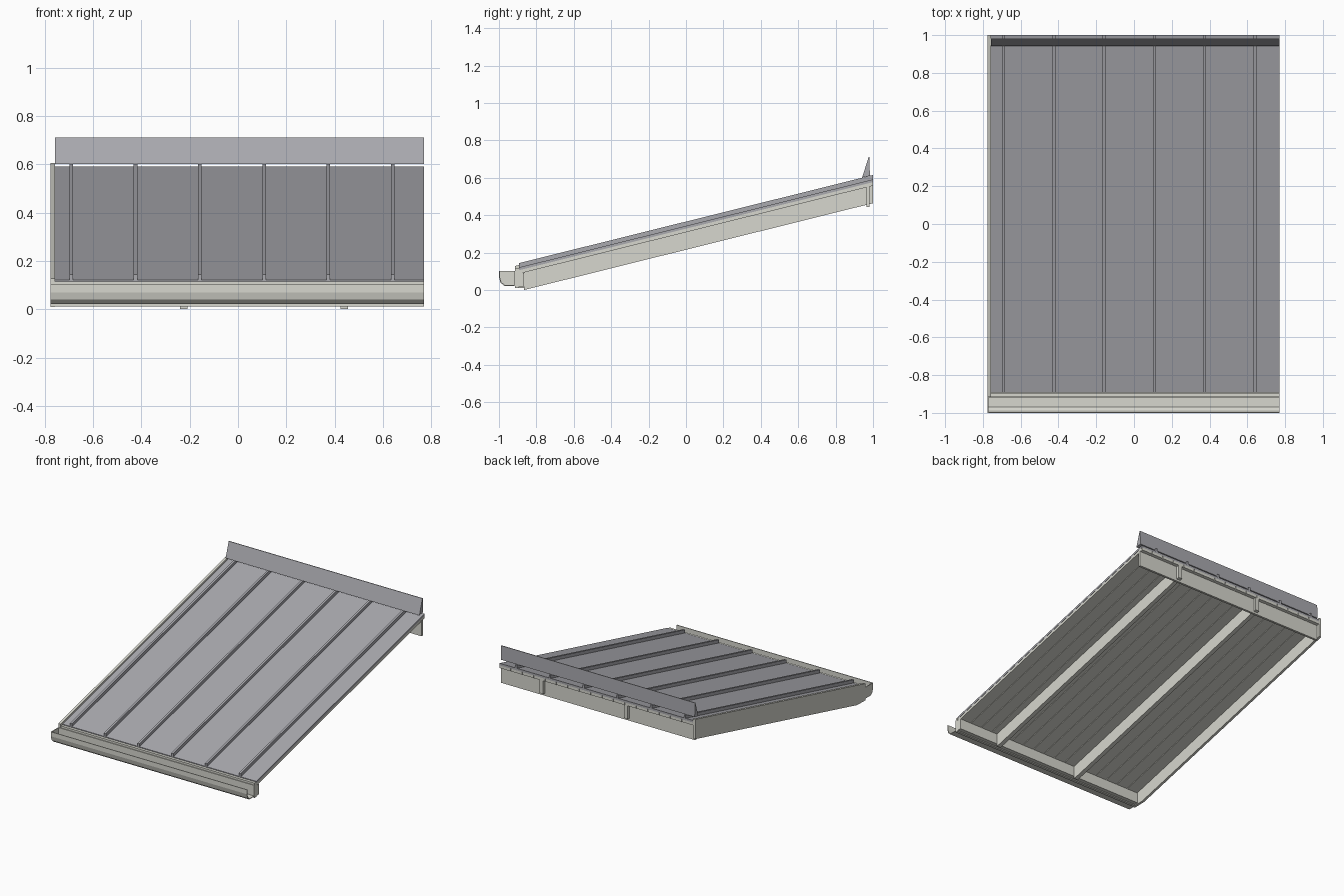
import bpy, bmesh

if "Cube" in bpy.data.objects:
    bpy.data.objects.remove(bpy.data.objects["Cube"])

SLOPE = 0.2487            # rise of the roof per unit of y
X0, X1 = -0.757, 0.77     # roof width without the barge board


def material(name, rgb):
    m = bpy.data.materials.new(name)
    m.diffuse_color = (*rgb, 1)
    m.use_nodes = True
    m.node_tree.nodes["Principled BSDF"].inputs["Base Color"].default_value = m.diffuse_color
    return m


PALE = material("pale_paint", (0.68, 0.68, 0.62))
GREY = material("grey_metal", (0.40, 0.40, 0.43))


def extrude_x(name, profiles, spans, mat):
    """Extrude closed (y, z) profiles along x over each span, into one object."""
    bm = bmesh.new()
    for prof in profiles:
        for a, b in spans:
            va = [bm.verts.new((a, y, z)) for y, z in prof]
            vb = [bm.verts.new((b, y, z)) for y, z in prof]
            n = len(prof)
            bm.faces.new(va)
            bm.faces.new(vb[::-1])
            for i in range(n):
                j = (i + 1) % n
                bm.faces.new((va[i], vb[i], vb[j], va[j]))
    bmesh.ops.recalc_face_normals(bm, faces=bm.faces)
    me = bpy.data.meshes.new(name)
    bm.to_mesh(me)
    bm.free()
    me.materials.append(mat)
    ob = bpy.data.objects.new(name, me)
    bpy.context.collection.objects.link(ob)
    return ob


def sloped(y0, y1, low, high):
    """Sloping band; low and high are its heights at y = 0."""
    return [(y0, low + SLOPE * y0), (y1, low + SLOPE * y1),
            (y1, high + SLOPE * y1), (y0, high + SLOPE * y0)]


def rect(y0, y1, z0, z1):
    return [(y0, z0), (y1, z0), (y1, z1), (y0, z1)]


def around(centres, width):
    return [(c - width / 2, c + width / 2) for c in centres]


# Rafters
extrude_x("rafters", [sloped(-0.865, 1.0, 0.2155, 0.309)],
          around((-0.225, 0.44), 0.03), PALE)

# Ceiling boards with narrow gaps
count = 17
step = (X1 - X0) / count
extrude_x("ceiling_boards", [sloped(-0.893, 1.0, 0.309, 0.328)],
          around([X0 + step * (i + 0.5) for i in range(count)], step - 0.004), PALE)

# Roof sheet and standing seams
extrude_x("roof_sheet", [sloped(-0.893, 1.0, 0.328, 0.343)], [(X0, X1)], GREY)
extrude_x("roof_seams", [sloped(-0.893, 1.0, 0.342, 0.366)],
          around([-0.69 + 0.266 * i for i in range(6)], 0.015), GREY)

# Wedge flashing resting on the seams at the top edge
extrude_x("top_flashing", [[(0.942, 0.602), (0.983, 0.61), (0.981, 0.71), (0.976, 0.71)]],
          [(X0, X1)], GREY)

# Barge board on the left side, cut level at the low end
barge_low = -0.82
extrude_x("barge_board", [[(-0.915, 0.01), (barge_low, 0.2155 + SLOPE * barge_low),
                           (1.0, 0.2155 + SLOPE), (1.0, 0.356 + SLOPE),
                           (-0.915, 0.356 - SLOPE * 0.915)]], [(-0.775, X0)], PALE)

# Cross beams and front fascia
extrude_x("back_beam", [rect(0.965, 0.981, 0.445, 0.555)], [(X0, X1)], PALE)
extrude_x("front_beam", [rect(-0.894, -0.865, 0.018, 0.092)], [(X0, X1)], PALE)
extrude_x("front_fascia", [rect(-0.914, -0.894, 0.011, 0.116)], [(X0, X1)], PALE)

# Open gutter with a cap on the left end
outer = [(-1.0, 0.102), (-1.0, 0.07), (-0.992, 0.04), (-0.972, 0.022),
         (-0.914, 0.022), (-0.914, 0.102)]
inner = [(-0.919, 0.102), (-0.919, 0.027), (-0.97, 0.027),
         (-0.987, 0.043), (-0.995, 0.071), (-0.995, 0.102)]
extrude_x("gutter", [outer + inner], [(-0.77, X1)], PALE)
extrude_x("gutter_end_cap", [outer], [(-0.775, -0.77)], PALE)
